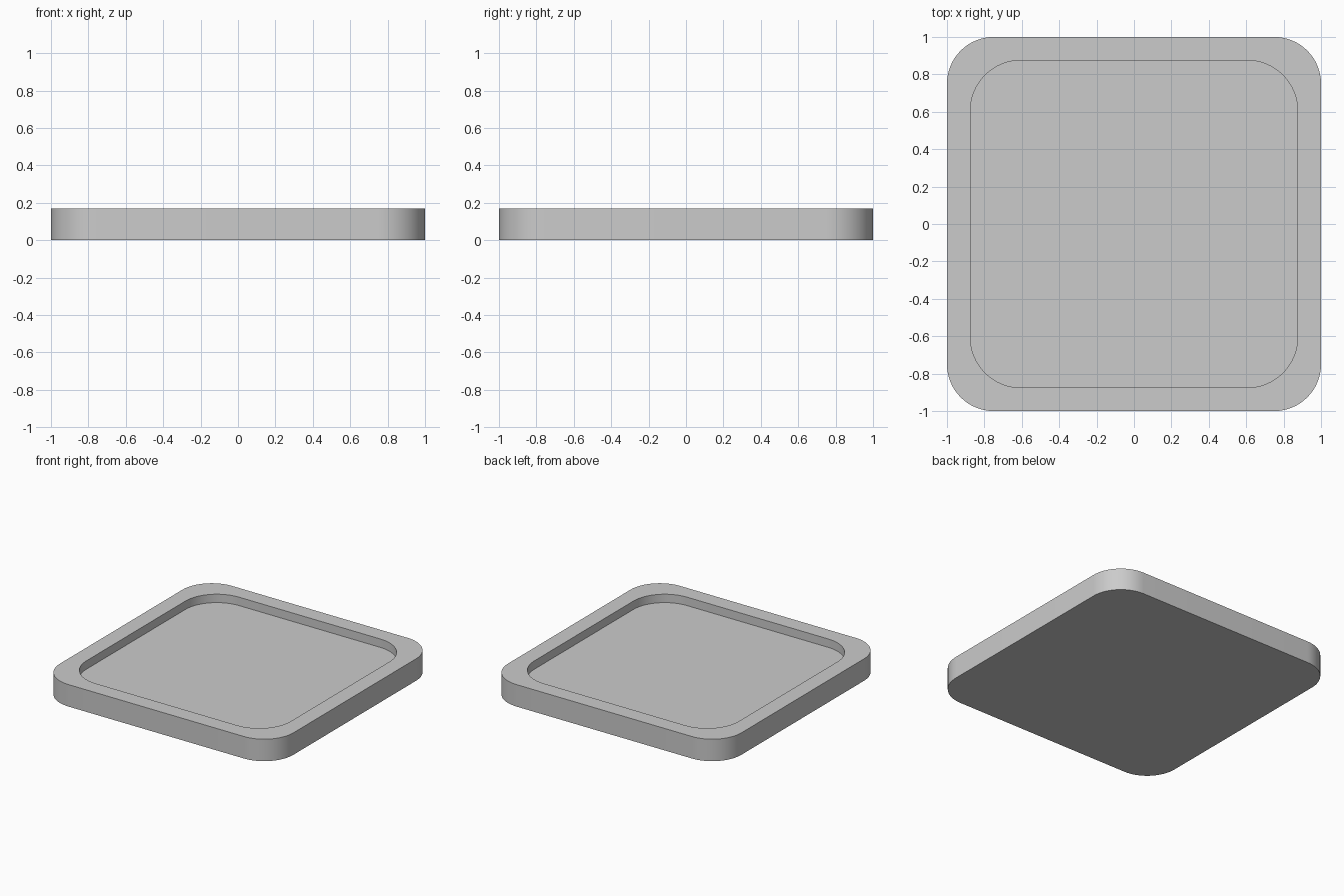
import bpy, bmesh, math

if "Cube" in bpy.data.objects:
    bpy.data.objects.remove(bpy.data.objects["Cube"])

HEIGHT, FLOOR = 0.17, 0.105
SEGMENTS = 16


def rounded_square(bm, half, radius, z):
    """Loop of vertices around a rounded square."""
    loop = []
    for corner in range(4):
        mid = math.radians(45 + 90 * corner)
        cx = math.copysign(half - radius, math.cos(mid))
        cy = math.copysign(half - radius, math.sin(mid))
        for i in range(SEGMENTS + 1):
            a = math.radians(90 * corner + 90 * i / SEGMENTS)
            loop.append(bm.verts.new((cx + radius * math.cos(a), cy + radius * math.sin(a), z)))
    return loop


bm = bmesh.new()
# underside, outer wall top, rim inner edge, recessed floor
loops = [rounded_square(bm, *p) for p in (
    (1.0, 0.25, 0.0), (1.0, 0.25, HEIGHT), (0.875, 0.27, HEIGHT), (0.875, 0.27, FLOOR))]
for a, b in zip(loops, loops[1:]):
    n = len(a)
    for i in range(n):
        j = (i + 1) % n
        bm.faces.new((a[i], a[j], b[j], b[i]))
bm.faces.new(loops[0][::-1])
bm.faces.new(loops[-1])
bmesh.ops.recalc_face_normals(bm, faces=bm.faces)

mesh = bpy.data.meshes.new("tray")
bm.to_mesh(mesh)
bm.free()
tray = bpy.data.objects.new("tray", mesh)
bpy.context.collection.objects.link(tray)

# smooth rounded corners, crisp rim edges
bpy.context.view_layer.objects.active = tray
tray.select_set(True)
bpy.ops.object.shade_smooth_by_angle(angle=math.radians(30))
